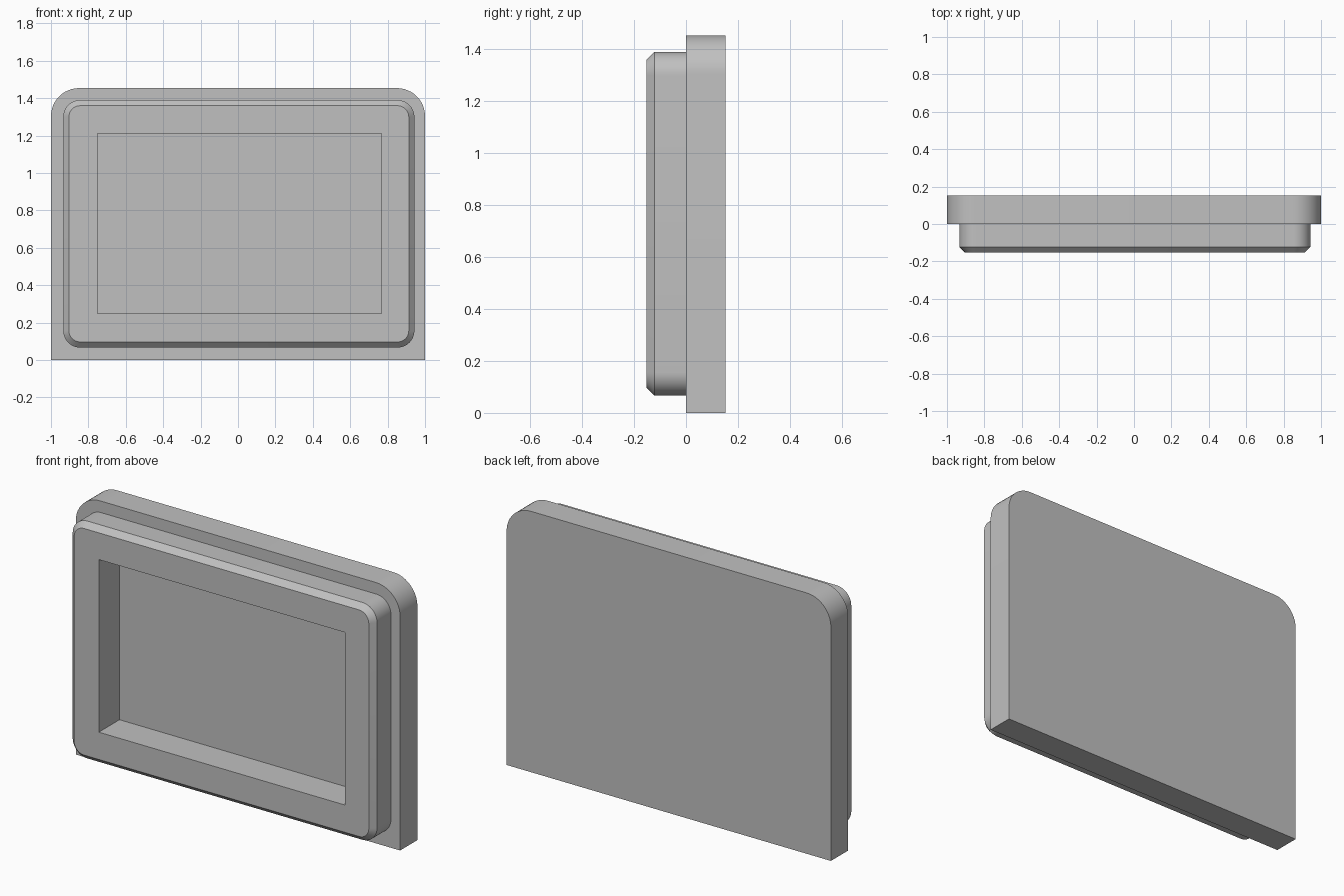
import bpy
import bmesh
from math import cos, sin, pi, radians

cube = bpy.data.objects.get("Cube")
if cube:
    bpy.data.objects.remove(cube, do_unlink=True)

grey = bpy.data.materials.new("plain grey")
grey.use_nodes = True
colour = (0.53, 0.53, 0.53, 1)
grey.diffuse_color = colour
grey.node_tree.nodes["Principled BSDF"].inputs["Base Color"].default_value = colour


def outline(x0, x1, z0, z1, top_r, bottom_r, steps=12):
    """Rectangle in x and z with rounded top and bottom corners."""
    corners = ((x1, z1, -1, -1, top_r), (x0, z1, 1, -1, top_r),
               (x0, z0, 1, 1, bottom_r), (x1, z0, -1, 1, bottom_r))
    points = []
    for i, (x, z, sx, sz, r) in enumerate(corners):
        count = steps if r else 0
        for k in range(count + 1):
            a = pi / 2 * (i + k / steps)
            points.append((x + sx * r + r * cos(a), z + sz * r + r * sin(a)))
    return points


def loft(name, sections):
    """Solid through matching outlines, each given as (y, points), back to front."""
    bm = bmesh.new()
    rings = [[bm.verts.new((x, y, z)) for x, z in pts] for y, pts in sections]
    for a, b in zip(rings, rings[1:]):
        for i in range(len(a)):
            j = (i + 1) % len(a)
            bm.faces.new((a[i], a[j], b[j], b[i]))
    bm.faces.new(rings[0])
    bm.faces.new(rings[-1])
    bmesh.ops.recalc_face_normals(bm, faces=bm.faces)
    mesh = bpy.data.meshes.new(name)
    bm.to_mesh(mesh)
    bm.free()
    mesh.materials.append(grey)
    obj = bpy.data.objects.new(name, mesh)
    bpy.context.collection.objects.link(obj)
    return obj


# Back plate with rounded top corners
plate = loft("back_plate", [(y, outline(-1, 1, 0, 1.454, 0.15, 0)) for y in (0.152, 0)])

# Raised frame with rounded corners and a chamfered front edge
left, right, low, high, bevel, r = -0.934, 0.943, 0.067, 1.39, 0.03, 0.09
rim = outline(left, right, low, high, r, r)
face = outline(left + bevel, right - bevel, low + bevel, high - bevel, r - bevel, r - bevel)
frame = loft("raised_frame", [(0, rim), (-0.122, rim), (-0.152, face)])

# Rectangular recess through the frame and slightly into the plate
opening = outline(-0.752, 0.766, 0.249, 1.211, 0, 0)
cutter = loft("recess_cutter", [(0.03, opening), (-0.3, opening)])
cutter.hide_render = True

for obj in (plate, frame):
    cut = obj.modifiers.new("recess", "BOOLEAN")
    cut.operation = "DIFFERENCE"
    cut.solver = "EXACT"
    cut.object = cutter
    bpy.ops.object.select_all(action="DESELECT")
    obj.select_set(True)
    bpy.context.view_layer.objects.active = obj
    bpy.ops.object.modifier_apply(modifier=cut.name)
    bpy.ops.object.shade_smooth_by_angle(angle=radians(30))

bpy.data.objects.remove(cutter, do_unlink=True)
